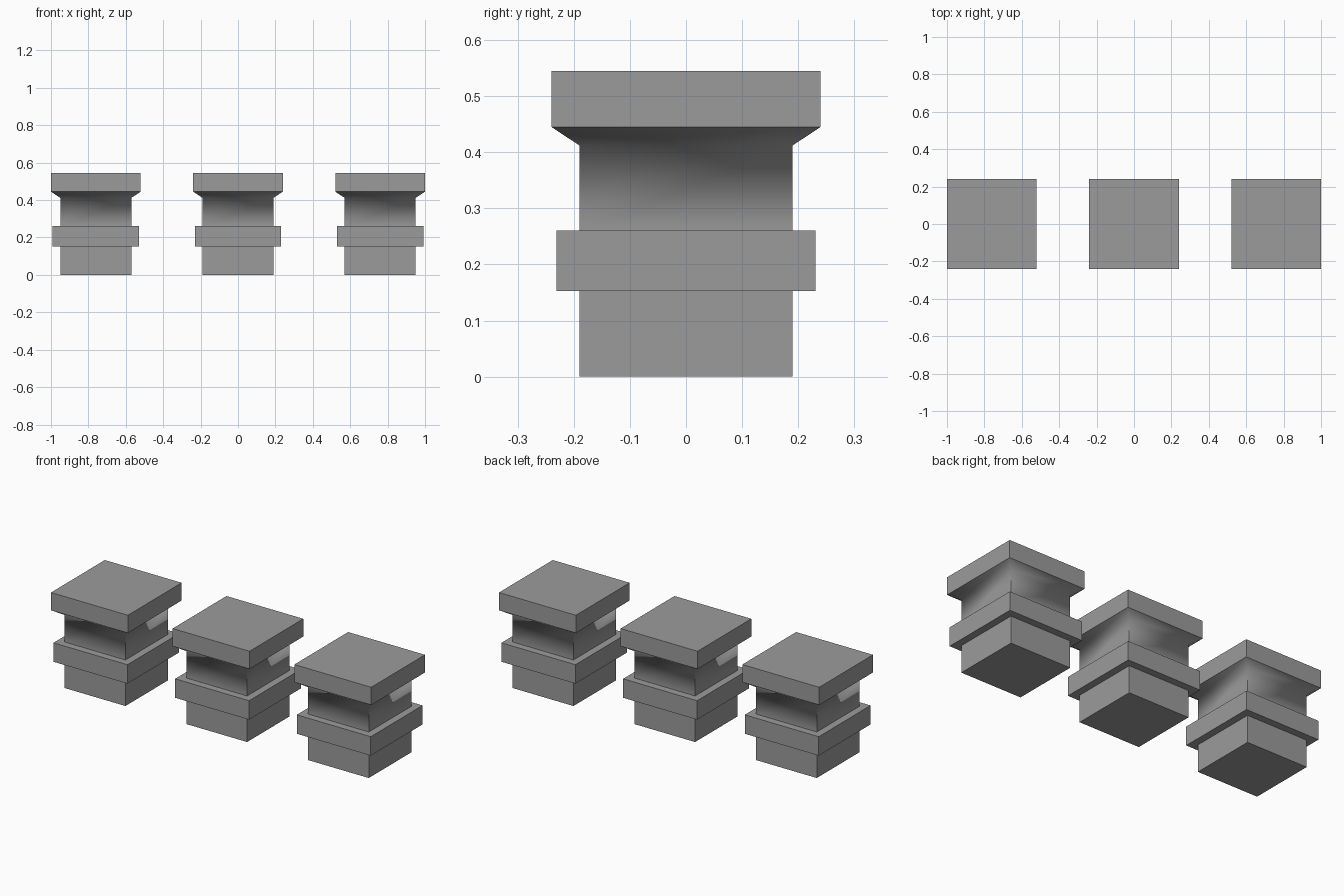
import bpy
import bmesh
import math

default = bpy.data.objects.get("Cube")
if default:
    bpy.data.objects.remove(default, do_unlink=True)

stone = bpy.data.materials.new("stone grey")
stone.use_nodes = True
grey = (0.33, 0.33, 0.33, 1)
stone.diffuse_color = grey
stone.node_tree.nodes["Principled BSDF"].inputs["Base Color"].default_value = grey


def square_loft(name, x, sections, capped=True):
    """Stack of square sections, each (half width, height)."""
    bm = bmesh.new()
    rings = []
    for half, z in sections:
        corners = [(-half, -half), (half, -half), (half, half), (-half, half)]
        rings.append([bm.verts.new((cx, cy, z)) for cx, cy in corners])
    for low, high in zip(rings, rings[1:]):
        for i in range(4):
            j = (i + 1) % 4
            bm.faces.new((low[i], low[j], high[j], high[i]))
    if capped:
        bm.faces.new(rings[0][::-1])
        bm.faces.new(rings[-1])
    mesh = bpy.data.meshes.new(name)
    bm.to_mesh(mesh)
    bm.free()
    mesh.materials.append(stone)
    obj = bpy.data.objects.new(name, mesh)
    obj.location.x = x
    bpy.context.collection.objects.link(obj)
    return obj


for side, x in (("right", -0.76), ("middle", 0), ("left", 0.76)):
    # Foot, protruding band and top slab
    square_loft(f"{side}_foot", x, [(0.19, 0), (0.19, 0.153)])
    square_loft(f"{side}_band", x, [(0.231, 0.153), (0.231, 0.26)])
    square_loft(f"{side}_slab", x, [(0.24, 0.445), (0.24, 0.545)])
    # Neck flaring out softly beneath the slab
    neck = square_loft(f"{side}_neck", x,
                       [(0.19, 0.26), (0.19, 0.412), (0.24, 0.445)], capped=False)
    bpy.ops.object.select_all(action="DESELECT")
    neck.select_set(True)
    bpy.context.view_layer.objects.active = neck
    bpy.ops.object.shade_smooth_by_angle(angle=math.radians(60))
